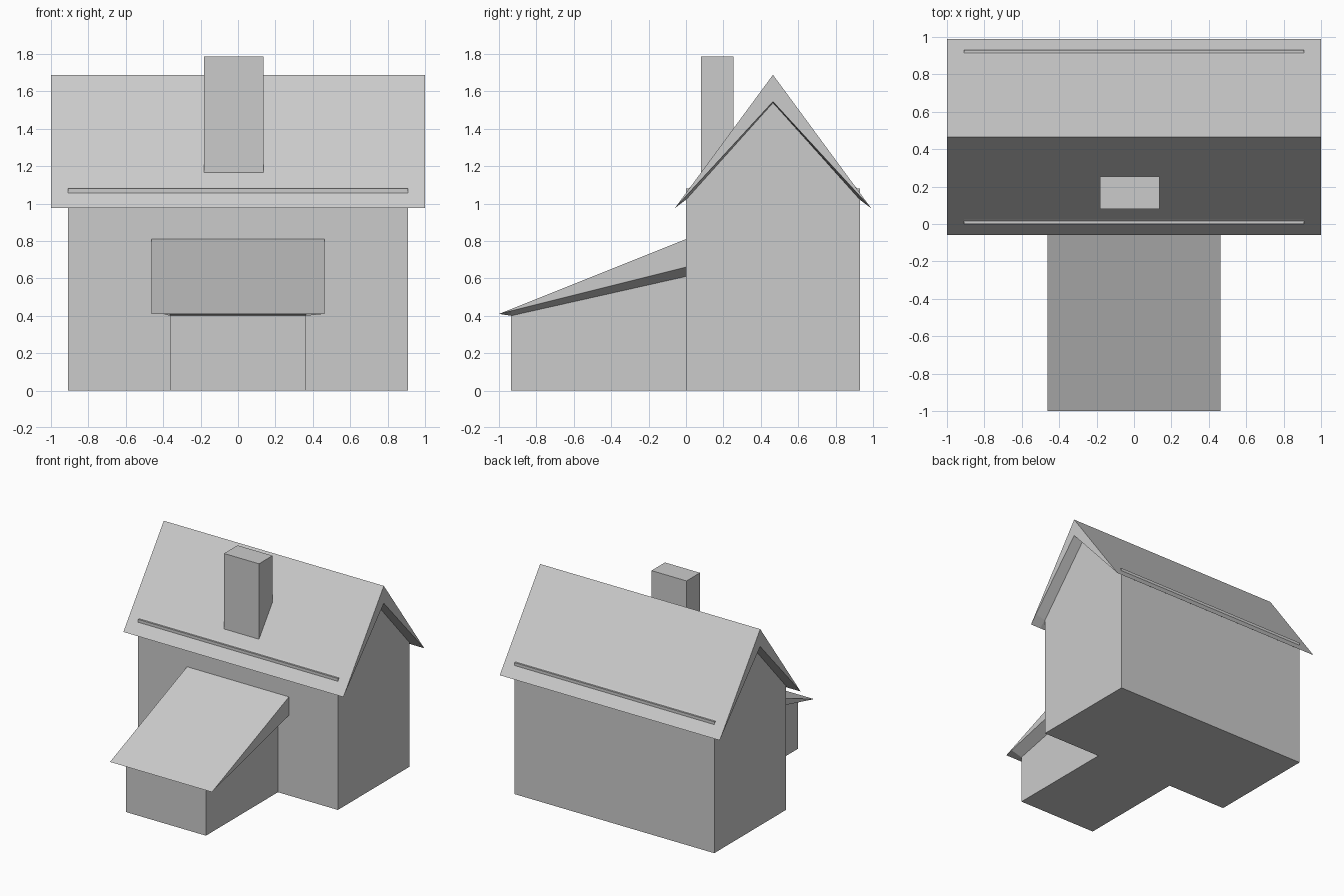
import bpy
import bmesh

default = bpy.data.objects.get("Cube")
if default:
    bpy.data.objects.remove(default, do_unlink=True)

grey = bpy.data.materials.new("plain grey")
grey.use_nodes = True
colour = (0.6, 0.6, 0.6, 1)
grey.diffuse_color = colour
grey.node_tree.nodes["Principled BSDF"].inputs["Base Color"].default_value = colour


def loft(name, sections):
    """Join (x, [(y, z), ...]) profiles along x and cap both ends."""
    bm = bmesh.new()
    rings = [[bm.verts.new((x, y, z)) for y, z in profile] for x, profile in sections]
    n = len(rings[0])
    for a, b in zip(rings, rings[1:]):
        for i in range(n):
            j = (i + 1) % n
            bm.faces.new((a[i], a[j], b[j], b[i]))
    bm.faces.new(rings[0])
    bm.faces.new(rings[-1])
    bmesh.ops.recalc_face_normals(bm, faces=bm.faces)
    mesh = bpy.data.meshes.new(name)
    bm.to_mesh(mesh)
    bm.free()
    mesh.materials.append(grey)
    obj = bpy.data.objects.new(name, mesh)
    bpy.context.collection.objects.link(obj)
    return obj


def prism(name, x0, x1, profile):
    return loft(name, [(x0, profile), (x1, profile)])


def canopy(name, rim_x, wall_x, rim, inner):
    """Roof whose underside drops from its rim to the walls."""
    return loft(name, [(-rim_x, rim), (-wall_x, inner), (wall_x, inner), (rim_x, rim)])


mid = 0.465   # ridge position
depth = 0.93  # house depth


def gabled(half):
    """Complete a front half profile, listed eave to ridge, with its mirror."""
    return half + [(2 * mid - y, z) for y, z in reversed(half) if y != mid]


# House body: the wall tops stand slightly proud of the roof slopes
prism("house_walls", -0.908, 0.908,
      gabled([(0, 0), (0, 1.08), (0.015, 1.08), (mid, 1.54)]))

# Main roof with tapered overhang
eaves = gabled([(-0.06, 0.975), (mid, 1.688)])
canopy("main_roof", 1.0, 0.908,
       eaves + [(depth, 1.04), (mid, 1.545), (0, 1.04)],
       eaves + [(depth, 1.02), (mid, 1.538), (0, 1.02)])

# Chimney sunk into the front slope
prism("chimney", -0.183, 0.135,
      [(0.08, 1.165), (0.255, 1.35), (0.255, 1.785), (0.08, 1.785)])

# Front porch
prism("porch_walls", -0.363, 0.363,
      [(-0.935, 0), (0, 0), (0, 0.61), (-0.935, 0.4)])
slope = [(-1, 0.41), (0, 0.81)]
canopy("porch_roof", 0.463, 0.363,
       slope + [(0, 0.66), (-0.935, 0.426)],
       slope + [(0, 0.61), (-0.935, 0.4)])
